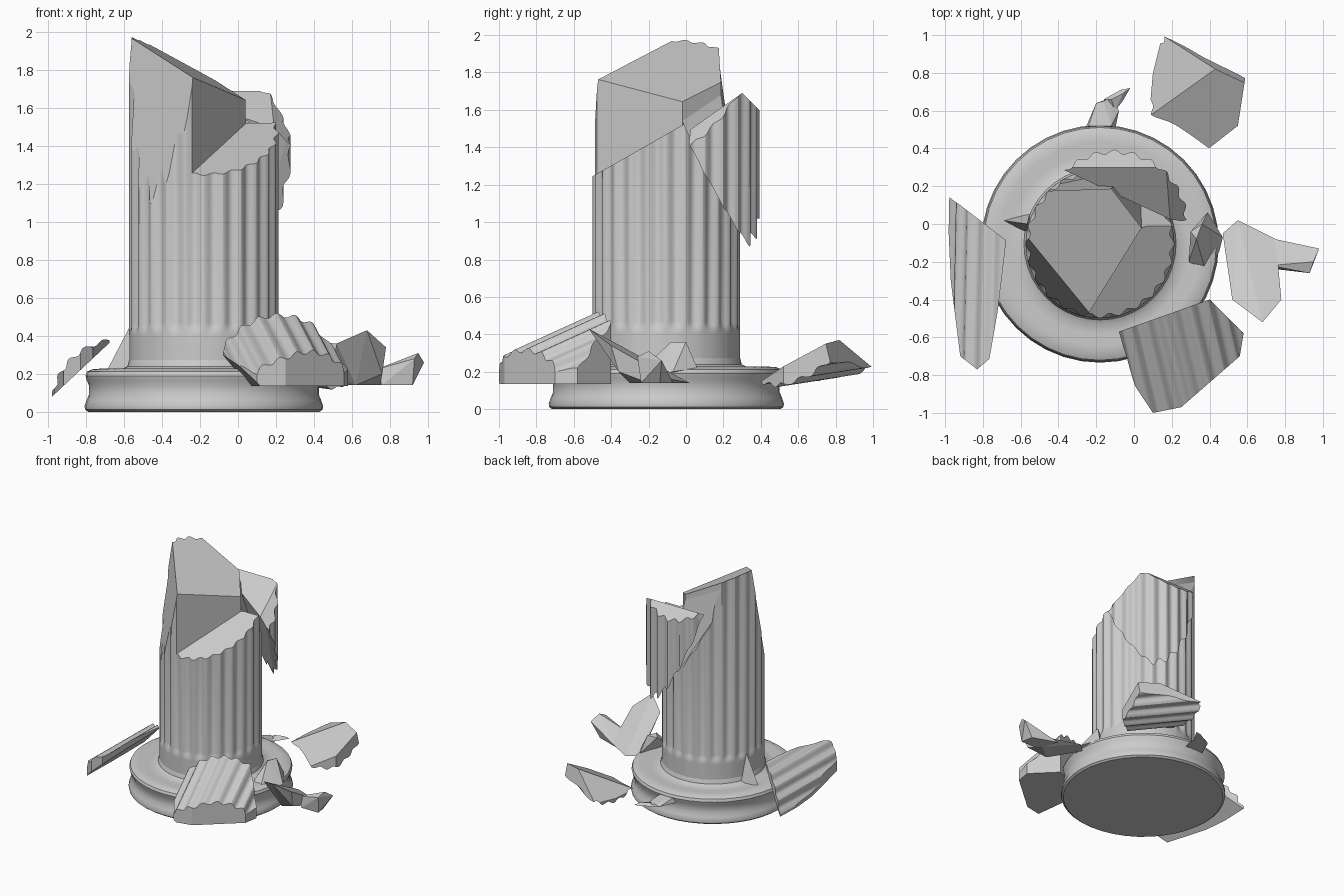
import bpy, bmesh, math
from mathutils import Vector, Matrix

if "Cube" in bpy.data.objects:
    bpy.data.objects.remove(bpy.data.objects["Cube"])

CX, CY, R, FLUTES = -0.18, -0.105, 0.394, 24


def finish(name, bm):
    bmesh.ops.recalc_face_normals(bm, faces=bm.faces[:])
    me = bpy.data.meshes.new(name)
    bm.to_mesh(me)
    bm.free()
    ob = bpy.data.objects.new(name, me)
    bpy.context.collection.objects.link(ob)
    return ob


def smooth(ob, angle=30):
    """Smooth by angle, but keep every broken (many-sided) face flat and sharp-edged."""
    bpy.ops.object.select_all(action='DESELECT')
    ob.select_set(True)
    bpy.context.view_layer.objects.active = ob
    bpy.ops.object.shade_smooth_by_angle(angle=math.radians(angle))
    me = ob.data
    hard = {k for p in me.polygons if len(p.vertices) > 6 for k in p.edge_keys}
    for e in me.edges:
        if e.key in hard:
            e.use_edge_sharp = True


def lathe(rings, segs, flutes=FLUTES):
    """Closed solid of revolution; rings are (radius, z, flute depth)."""
    bm = bmesh.new()
    rows = []
    for r, z, d in rings:
        row = []
        for i in range(segs):
            a = 2 * math.pi * i / segs
            rr = r - d * (0.5 - 0.5 * math.cos(flutes * a))
            row.append(bm.verts.new((rr * math.cos(a), rr * math.sin(a), z)))
        rows.append(row)
    for lo, hi in zip(rows, rows[1:]):
        for i in range(segs):
            j = (i + 1) % segs
            bm.faces.new((lo[i], lo[j], hi[j], hi[i]))
    bm.faces.new(rows[0][::-1])
    bm.faces.new(rows[-1])
    return bm


def clip(bm, pts, inside):
    """Cut with the plane through three points, keep the side of 'inside', cap it."""
    a, b, c = (Vector(p) for p in pts)
    n = (b - a).cross(c - a).normalized()
    if n.dot(Vector(inside) - a) > 0:
        n = -n
    geom = bm.verts[:] + bm.edges[:] + bm.faces[:]
    bmesh.ops.bisect_plane(bm, geom=geom, dist=1e-5, plane_co=a, plane_no=n, clear_outer=True)
    rim = [e for e in bm.edges if e.is_boundary]
    if rim:
        bmesh.ops.holes_fill(bm, edges=rim, sides=0)


def hull(name, pts):
    bm = bmesh.new()
    for p in pts:
        bm.verts.new(p)
    bmesh.ops.convex_hull(bm, input=bm.verts[:])
    loose = [v for v in bm.verts if not v.link_faces]
    bmesh.ops.delete(bm, geom=loose, context='VERTS')
    return finish(name, bm)


def chip(name, centre, axis, outline, planes, inside):
    """Piece of fluted drum on a tilted axis, trimmed to a plan outline and planes."""
    bm = lathe([(R, -0.9, 0.022), (R, 0.9, 0.022)], FLUTES * 8)
    rot = Vector(axis).to_track_quat('Z', 'Y').to_matrix().to_4x4()
    bm.transform(Matrix.Translation(centre) @ rot)
    for p in planes:
        clip(bm, p, inside)
    for (x0, y0), (x1, y1) in zip(outline, outline[1:] + outline[:1]):
        clip(bm, [(x0, y0, 0), (x1, y1, 0), (x0, y0, 1)], inside)
    smooth(finish(name, bm))


# Moulded round base
prof = [(.61, 0), (.626, .012), (.629, .03), (.619, .06), (.606, .09), (.606, .14),
        (.617, .165), (.624, .19), (.616, .212), (.589, .224), (.54, .228), (.48, .222),
        (.43, .226), (.403, .24), (.395, .27), (.385, .29)]
bm = lathe([(r, z, 0) for r, z in prof], 40)
bm.transform(Matrix.Translation((CX, CY, 0)))
smooth(finish("column_base", bm))

# Fluted shaft with sloping top and a flat break at front left
bm = lathe([(.393, .2, 0), (.393, .40, 0), (R, .425, .002), (R, .445, .014),
            (R, .47, .022), (R, 2.1, .022)], FLUTES * 8)
bm.transform(Matrix.Translation((CX, CY, 0)))
core = (CX, CY, 0.8)
clip(bm, [(-.57, 0, 1.98), (-.57, -.4, 1.95), (.05, 0, 1.64)], core)
clip(bm, [(-.56, -.08, 1.95), (-.24, -.47, 1.75), (-.46, -.377, 1.12)], core)
shaft = finish("column_shaft", bm)

# Broken notches: one at front right, two facets at back right
front_xy = [(-.35, -.65), (.04, -.02), (.5, .12), (.5, -.65)]
foot = (.03, .3, .88)
cutters = [
    hull("front_cutter", [(x, y, 1.53 + .57 * y) for x, y in front_xy]
         + [(x, y, 2.3) for x, y in front_xy]),
    hull("back_cutter", [(-.6, .17, 1.95), (-.6, .17, 2.3), (-.12, .187, 1.70),
                         (-.12, .187, 2.3), foot, (.15, .5, .45), (-.6, .6, 1.7),
                         (-.6, .6, 2.3), (.3, .5, 2.3), (.3, .5, 1.0)]),
    hull("side_cutter", [(-.12, .187, 1.68), (-.12, .187, 2.3), (.04, -.02, 1.54),
                         (.04, -.02, 2.3), (.35, 0, 1.5), (.35, 0, 2.3), foot,
                         (.15, .5, .45), (.6, .5, 1.2), (.6, .5, 2.3), (-.1, .5, 2.3)])]
for cutter in cutters:
    cutter.hide_render = True
    m = shaft.modifiers.new("notch", 'BOOLEAN')
    m.operation, m.solver, m.object = 'DIFFERENCE', 'EXACT', cutter
    bpy.context.view_layer.objects.active = shaft
    bpy.ops.object.modifier_apply(modifier=m.name)
    bpy.data.objects.remove(cutter)
smooth(shaft)

# Loose upper fragment sliding off the back right
bm = lathe([(R, .5, .022), (R, 2, .022)], FLUTES * 8)
bm.transform(Matrix.Translation((-.105, .0, 0)))
mid = (.14, .27, 1.4)
foot = (.10, .34, .86)
for p in ([foot, (-.27, .32, 1.45), (.03, .12, 1.5)],
          [foot, (.27, .12, 1.22), (.10, .05, 1.42)],
          [(0, .3, 1.69), (.2, .3, 1.69), (0, .39, 1.60)],
          [(0, .3, 1.69), (.17, .3, 1.69), (.1, .03, 1.50)],
          [(.17, .3, 1.69), (.285, .13, 1.47), (.17, .03, 1.52)]):
    clip(bm, p, mid)
smooth(finish("sliding_fragment", bm))

# Fallen fluted pieces around the foot
chip("front_fragment", (.23, -.58, .04), (.13, -.55, -.25),
     [(-.08, -.57), (.4, -.40), (.58, -.58), (.56, -.7), (.25, -.97), (.1, -1.0), (0, -.85)],
     [[(0, 0, .135), (1, 0, .135), (0, 1, .135)],
      [(-.08, -.57, .3), (.1, -.9, .14), (.05, -.5, .14)]], (.28, -.65, .25))
chip("left_fragment", (-.60, 0, .0), (.02, 1, 0),
     [(-.99, .15), (-.92, .10), (-.66, -.1), (-.72, -.45), (-.75, -.7), (-.83, -.77),
      (-.92, -.7), (-.97, -.3)],
     [[(-.98, 0, .08), (-.98, 1, .08), (-.66, 0, .38)]], (-.86, -.3, .25))
peak = (.43, .82, .37)
chip("back_fragment", (.33, .62, .535), (-.75, .65, .10),
     [(.15, 1.0), (.59, .78), (.55, .52), (.37, .38), (.08, .57), (.10, .8)],
     [[(.08, .57, .2), peak, (.15, 1.0, .22)],
      [(.08, .57, .2), peak, (.37, .38, .135)],
      [(.15, 1.0, .22), peak, (.59, .78, .22)]], (.36, .68, .2))

# Broken moulding chunks
hull("right_chunk", [(.47, -.05, .14), (.55, .02, .14), (.75, -.08, .16), (.74, -.3, .26),
                     (.78, -.4, .34), (.68, -.52, .43), (.52, -.4, .36), (.5, -.2, .2),
                     (.62, -.3, .14), (.75, -.2, .14), (.76, -.36, .2)])
hull("far_right_chunk", [(.70, -.07, .14), (.8, -.11, .2), (.98, -.13, .26), (.95, -.2, .31),
                         (.93, -.26, .28), (.72, -.22, .22), (.76, -.24, .14),
                         (.92, -.24, .14), (.9, -.14, .14)])
hull("base_edge_chunk", [(.29, -.2, .23), (.3, -.04, .34), (.39, .06, .22), (.36, 0, .36),
                         (.47, -.07, .2), (.38, -.25, .2), (.45, -.15, .18), (.33, -.08, .36)])
hull("back_sliver_root", [(-.26, .5, .15), (-.2, .64, .15), (-.12, .67, .15), (-.08, .6, .15),
                          (-.1, .5, .15), (-.24, .52, .19), (-.12, .52, .19), (-.16, .65, .17)])
hull("back_sliver_tip", [(-.16, .66, .15), (-.1, .6, .15), (-.07, .71, .15), (-.02, .72, .15),
                         (-.06, .65, .15), (-.12, .66, .175), (-.06, .69, .17)])
hull("left_shard", [(-.7, .02, .2), (-.55, .06, .2), (-.55, -.06, .2), (-.565, 0, .46)])
